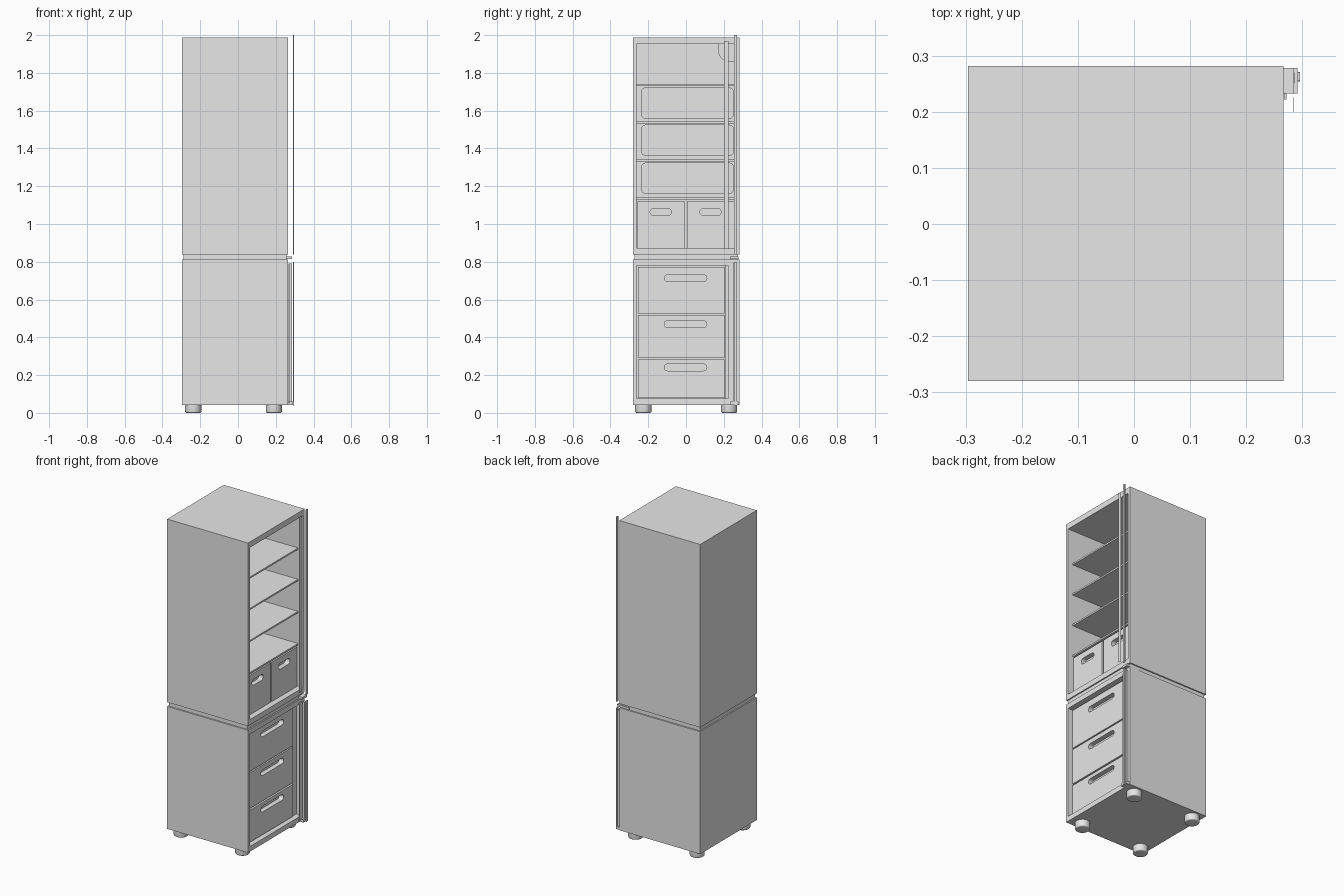
import bpy, bmesh, math

if "Cube" in bpy.data.objects:
    bpy.data.objects.remove(bpy.data.objects["Cube"], do_unlink=True)

grey = bpy.data.materials.new("light_grey")
grey.use_nodes = True
grey.diffuse_color = (0.8, 0.8, 0.8, 1)
grey.node_tree.nodes["Principled BSDF"].inputs["Base Color"].default_value = (0.8, 0.8, 0.8, 1)


def finish(name, bm):
    bmesh.ops.recalc_face_normals(bm, faces=bm.faces)
    mesh = bpy.data.meshes.new(name)
    bm.to_mesh(mesh)
    bm.free()
    mesh.materials.append(grey)
    obj = bpy.data.objects.new(name, mesh)
    bpy.context.collection.objects.link(obj)
    return obj


def prism(name, outline, x0, x1):
    """Extrude a y-z outline along x."""
    bm = bmesh.new()
    face = bm.faces.new([bm.verts.new((x0, y, z)) for y, z in outline])
    ext = bmesh.ops.extrude_face_region(bm, geom=[face])
    for v in ext["geom"]:
        if isinstance(v, bmesh.types.BMVert):
            v.co.x = x1
    return finish(name, bm)


def box(name, x, y, z):
    return prism(name, [(y[0], z[0]), (y[1], z[0]), (y[1], z[1]), (y[0], z[1])], *x)


def rounded(name, x, y, z, r, steps=6):
    outline = []
    corners = [(y[1] - r, z[1] - r), (y[0] + r, z[1] - r),
               (y[0] + r, z[0] + r), (y[1] - r, z[0] + r)]
    for i, (cy, cz) in enumerate(corners):
        for s in range(steps + 1):
            a = math.pi / 2 * (i + s / steps)
            outline.append((cy + r * math.cos(a), cz + r * math.sin(a)))
    return prism(name, outline, *x)


def cut(obj, cutter):
    mod = obj.modifiers.new("cut", "BOOLEAN")
    mod.operation = "DIFFERENCE"
    mod.solver = "EXACT"
    mod.object = cutter
    bpy.context.view_layer.objects.active = obj
    bpy.ops.object.modifier_apply(modifier=mod.name)
    bpy.data.objects.remove(cutter, do_unlink=True)


def drawer(name, front, y, z, slot_y, slot_z):
    """Solid drawer with a capsule-shaped grip recess."""
    obj = box(name, (-0.2, front), y, z)
    r = (slot_z[1] - slot_z[0]) * 0.49
    cut(obj, rounded("cutter", (front - 0.03, front + 0.05), slot_y, slot_z, r))


# Cabinet shells, open toward +x
BODY_X, BODY_Y = (-0.296, 0.266), (-0.28, 0.282)
upper = box("upper_cabinet", BODY_X, BODY_Y, (0.838, 1.988))
cut(upper, box("cutter", (-0.25, 0.4), (-0.263, 0.265), (0.872, 1.952)))
lower = box("lower_cabinet", BODY_X, BODY_Y, (0.043, 0.812))
cut(lower, box("cutter", (-0.25, 0.4), (-0.263, 0.252), (0.075, 0.78)))
box("cabinet_joint", (-0.288, 0.258), (-0.272, 0.274), (0.81, 0.84))

# Shelves, with shallow rounded recesses in the back wall below them
for i, z in enumerate((1.735, 1.538, 1.337, 1.135)):
    box(f"shelf_{i + 1}", (-0.251, 0.232), (-0.264, 0.266), (z - 0.005, z + 0.005))
    if i < 3:
        cut(upper, rounded("cutter", (-0.27, -0.2), (-0.235, 0.25),
                           (z - 0.175, z - 0.015), 0.02))

# Pair of bins on the upper floor
for name, y0 in (("front_bin", -0.26), ("back_bin", 0.004)):
    drawer(name, 0.23, (y0, y0 + 0.254), (0.873, 1.12),
           (y0 + 0.07, y0 + 0.182), (1.045, 1.082))

# Three stacked drawers and the jamb beside them
for i, (z0, z1, grip) in enumerate(((0.525, 0.772, 0.713), (0.292, 0.517, 0.47),
                                    (0.08, 0.282, 0.241))):
    drawer(f"drawer_{i + 1}", 0.24, (-0.255, 0.205), (z0, z1),
           (-0.115, 0.11), (grip - 0.018, grip + 0.018))
box("drawer_jamb", (-0.25, 0.23), (0.209, 0.254), (0.074, 0.781))

# Quarter-round housing in the top back corner
arc = [(0.23 - 0.06 * math.cos(a), 1.92 - 0.06 * math.sin(a))
       for a in (math.pi / 2 * s / 8 for s in range(9))]
prism("corner_housing", [(0.266, 1.953), (0.17, 1.953)] + arc + [(0.266, 1.86)], -0.25, -0.12)

# Door seals, edge trims and hinges along the back edge of the opening
box("upper_seal", (0.283, 0.284), (0.2, 0.225), (0.867, 1.97))
box("lower_seal", (0.267, 0.272), (0.222, 0.25), (0.05, 0.79))
box("lower_post", (0.272, 0.286), (0.25, 0.27), (0.05, 0.79))
for name, z in (("upper_trim", (0.838, 2.0)), ("lower_trim", (0.04, 0.8))):
    rounded(name, (0.291, 0.296), (0.254, 0.271), z, 0.003, 2)
box("middle_hinge", (0.2, 0.285), (0.233, 0.278), (0.814, 0.828))
box("lower_hinge", (0.25, 0.291), (0.233, 0.278), (0.043, 0.06))

# Round feet with chamfered lower rims
for side, x in (("left", 0.19), ("right", -0.237)):
    for end, y in (("front", -0.226), ("back", 0.228)):
        bm = bmesh.new()
        bmesh.ops.create_cone(bm, cap_ends=True, segments=32, radius1=0.043,
                              radius2=0.043, depth=0.045)
        rim = [e for e in bm.edges if all(v.co.z < 0 for v in e.verts)]
        bmesh.ops.bevel(bm, geom=rim, offset=0.008, segments=3, profile=0.5, affect="EDGES")
        bmesh.ops.translate(bm, verts=bm.verts, vec=(x, y, 0.0225))
        foot = finish(f"{end}_{side}_foot", bm)
        bpy.ops.object.select_all(action="DESELECT")
        foot.select_set(True)
        bpy.context.view_layer.objects.active = foot
        bpy.ops.object.shade_smooth_by_angle(angle=math.radians(35))
